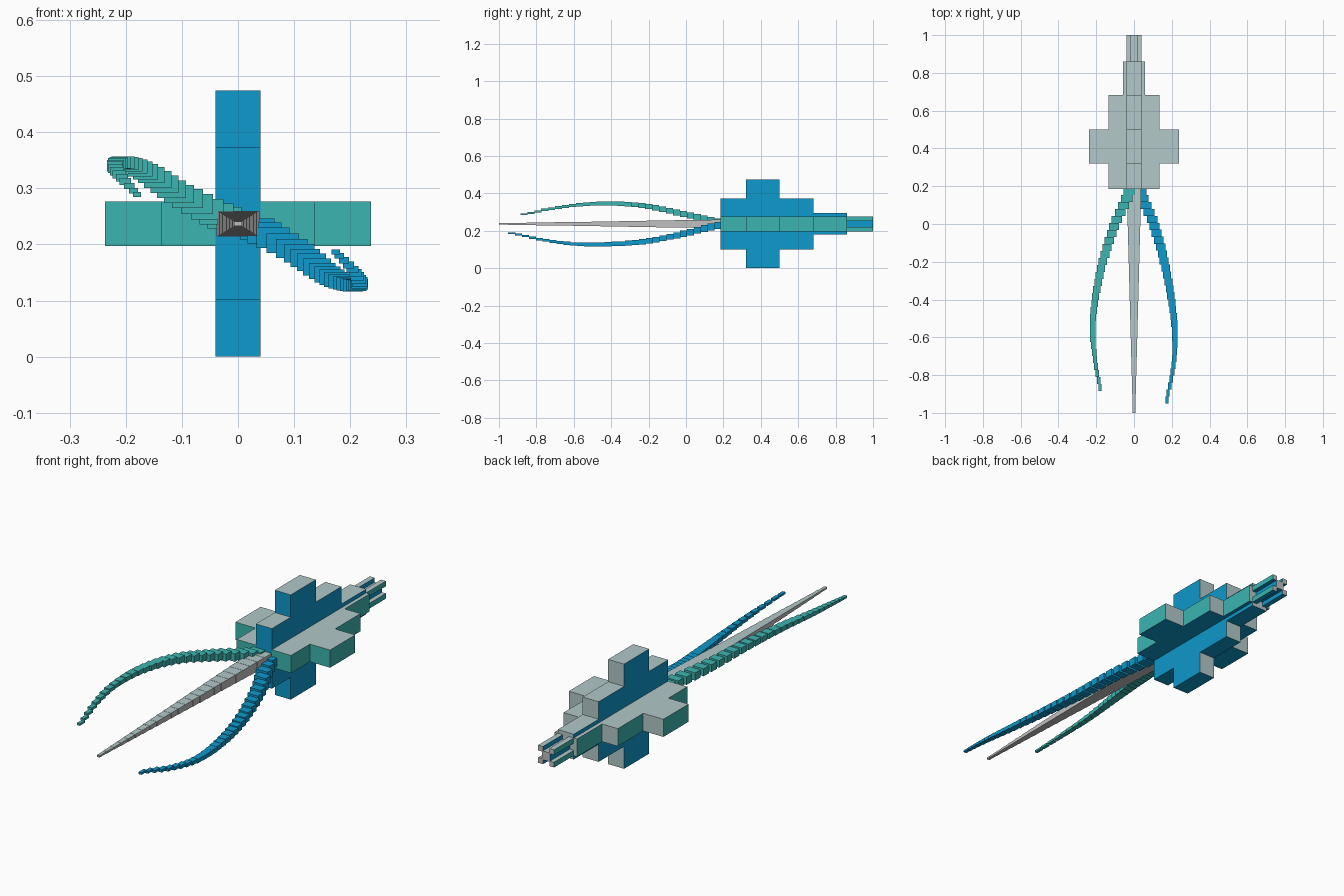
import bpy, bmesh
from mathutils import Vector, Matrix

cube = bpy.data.objects.get("Cube")
if cube:
    bpy.data.objects.remove(cube, do_unlink=True)

MID = 0.237   # height of the long axis
H = 0.04      # half thickness of the fins


def material(name, rgb):
    m = bpy.data.materials.new(name)
    m.use_nodes = True
    m.diffuse_color = (*rgb, 1)
    m.node_tree.nodes["Principled BSDF"].inputs["Base Color"].default_value = (*rgb, 1)
    return m


BLUE = material("blue", (0.004, 0.319, 0.604))
TEAL = material("teal", (0.045, 0.462, 0.434))
PALE = material("pale_grey", (0.445, 0.578, 0.578))
GREY = material("neutral_grey", (0.527, 0.527, 0.527))


def finish(bm, name, mats, rule=None):
    """Turn a bmesh into a flat shaded object, colouring faces by a rule."""
    bmesh.ops.recalc_face_normals(bm, faces=bm.faces)
    if rule:
        for f in bm.faces:
            f.material_index = rule(f)
    mesh = bpy.data.meshes.new(name)
    bm.to_mesh(mesh)
    bm.free()
    for m in mats:
        mesh.materials.append(m)
    ob = bpy.data.objects.new(name, mesh)
    bpy.context.collection.objects.link(ob)
    return ob


def add_box(bm, centre, size):
    mat = Matrix.Translation(centre) @ Matrix.Diagonal((*size, 1))
    bmesh.ops.create_cube(bm, size=1, matrix=mat)


def extrude(points, offset):
    bm = bmesh.new()
    face = bm.faces.new([bm.verts.new(p) for p in points])
    new = bmesh.ops.extrude_face_region(bm, geom=[face], use_keep_orig=True)["geom"]
    bmesh.ops.translate(bm, vec=offset, verts=[v for v in new if isinstance(v, bmesh.types.BMVert)])
    return bm


def by_direction(f):
    """0 = own colour, 1 = pale on top and back, 2 = blue underneath."""
    if f.normal.z > 0.5 or f.normal.y > 0.5:
        return 1
    return 2 if f.normal.z < -0.5 else 0


# Body core
bm = bmesh.new()
add_box(bm, (0, 0.5225, MID), (2 * H, 0.675, 2 * H))
finish(bm, "body_core", [BLUE, PALE, BLUE], by_direction)

# Four stepped fins around the core
steps = [(0.185, 0.32, 0.136), (0.32, 0.5, 0.237), (0.5, 0.682, 0.136), (0.682, 0.86, 0.057)]
outline = [(H, 0.185)]
for y0, y1, r in steps:
    outline += [(r, y0), (r, y1)]
outline.append((H, 0.86))
for name, d, side, colour in [
        ("left_fin", Vector((1, 0, 0)), Vector((0, 0, 1)), TEAL),
        ("right_fin", Vector((-1, 0, 0)), Vector((0, 0, 1)), TEAL),
        ("top_fin", Vector((0, 0, 1)), Vector((1, 0, 0)), BLUE),
        ("bottom_fin", Vector((0, 0, -1)), Vector((1, 0, 0)), BLUE)]:
    pts = [d * r + Vector((0, y, MID)) - side * H for r, y in outline]
    finish(extrude(pts, side * 2 * H), name, [colour, PALE, BLUE], by_direction)

# Grooved tail bar: one side of the section, turned four times
section = []
a, b = 1, 0
for _ in range(4):
    for u, v in [(H, -H), (H, -0.016), (0.02, -0.016), (0.02, 0.016), (H, 0.016)]:
        section.append(Vector((u * a - v * b, 0.86, MID + u * b + v * a)))
    a, b = -b, a


def tail_rule(f):
    if f.normal.y > 0.5:
        return 3
    k = by_direction(f)
    return 2 if k == 0 and abs(f.calc_center_median().x) < 0.03 else k


finish(extrude(section, Vector((0, 0.14, 0))), "tail_bar", [TEAL, PALE, BLUE, GREY], tail_rule)

# Central spike of shrinking blocks
bm = bmesh.new()
count = 24
length = 1.185 / count
for i in range(count):
    t = i / (count - 1)
    add_box(bm, (0, 0.185 - (i + 0.5) * length, MID),
            (0.076 - 0.062 * t, length, 0.046 - 0.038 * t))
finish(bm, "centre_spike", [GREY, PALE],
       lambda f: 1 if f.normal.z > 0.5 else 0)


def sample(path, y):
    """Smooth curve through the path points, read at a given y."""
    n = len(path)
    i = 0
    while i < n - 2 and y < path[i + 1][1]:
        i += 1
    p0, p1, p2, p3 = [Vector(path[min(max(j, 0), n - 1)]) for j in range(i - 1, i + 3)]
    t = (y - p1.y) / (p2.y - p1.y)
    p = 0.5 * (2 * p1 + (p2 - p0) * t + (2 * p0 - 5 * p1 + 4 * p2 - p3) * t * t
               + (3 * p1 - p0 - 3 * p2 + p3) * t ** 3)
    p.y = y
    return p


def tentacle(name, path, count, colour):
    bm = bmesh.new()
    y0, y1 = path[0][1], path[-1][1]
    step = (y0 - y1) / count
    for i in range(count):
        t = i / (count - 1)
        add_box(bm, sample(path, y0 - (i + 0.5) * step),
                (0.062 - 0.047 * t, step * 1.02, 0.038 - 0.029 * t))
    finish(bm, name, [colour])


# Curved tentacles, one rising and one drooping
tentacle("right_tentacle", [(-0.02, 0.19, 0.245), (-0.10, 0, 0.287), (-0.165, -0.2, 0.33),
                            (-0.205, -0.4, 0.346), (-0.219, -0.58, 0.338),
                            (-0.205, -0.73, 0.317), (-0.178, -0.885, 0.287)], 29, TEAL)
tentacle("left_tentacle", [(0.03, 0.19, 0.23), (0.105, 0, 0.187), (0.16, -0.2, 0.146),
                           (0.198, -0.4, 0.129), (0.217, -0.6, 0.13),
                           (0.206, -0.77, 0.153), (0.172, -0.95, 0.189)], 31, BLUE)
